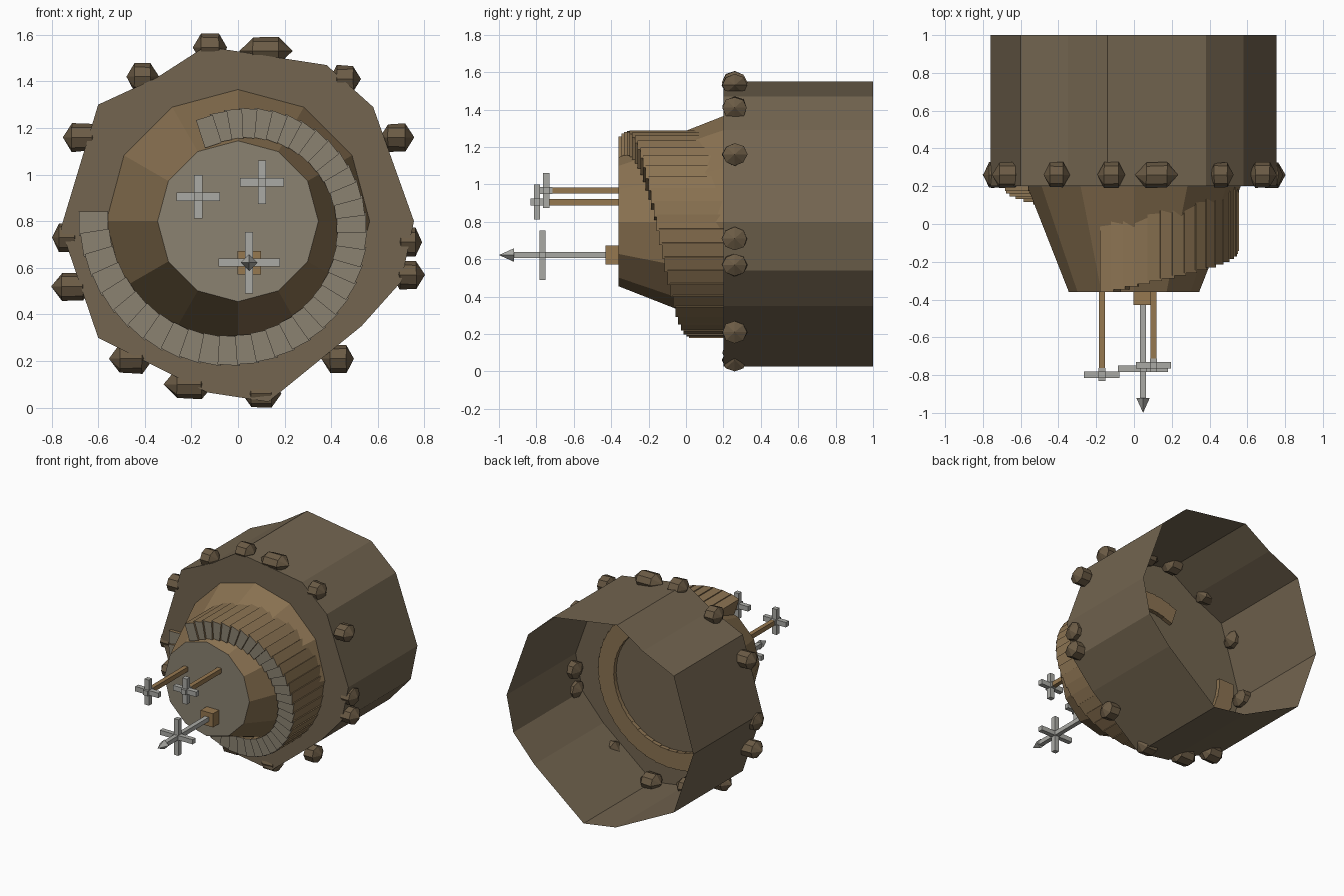
import bpy, bmesh, math, random
from mathutils import Matrix, Vector

if "Cube" in bpy.data.objects:
    bpy.data.objects.remove(bpy.data.objects["Cube"])

random.seed(4)
CZ = 0.80        # height of the long axis
WALL_Y = 0.20    # ground ring plane
TOP_Y = -0.36    # summit plane


def material(name, r, g, b):
    m = bpy.data.materials.new(name)
    m.diffuse_color = [((c / 255 + 0.055) / 1.055) ** 2.4 for c in (r, g, b)] + [1]
    m.use_nodes = True
    m.node_tree.nodes["Principled BSDF"].inputs["Base Color"].default_value = m.diffuse_color
    return m


EARTH = material("earth", 115, 101, 80)
ROCK = material("rock", 107, 91, 69)
CLIFF = material("cliff", 139, 115, 82)
STONE = material("stone", 139, 130, 113)
WOOD = material("wood", 150, 120, 80)
METAL = material("metal", 170, 170, 165)


def finish(name, bm, mats):
    bmesh.ops.recalc_face_normals(bm, faces=bm.faces)
    me = bpy.data.meshes.new(name)
    bm.to_mesh(me)
    bm.free()
    for m in mats:
        me.materials.append(m)
    ob = bpy.data.objects.new(name, me)
    bpy.context.collection.objects.link(ob)
    return ob


def add_box(bm, centre, size, rot=None):
    m = Matrix.Translation(centre) @ (rot or Matrix()) @ Matrix.Diagonal((*size, 1))
    bmesh.ops.create_cube(bm, size=1, matrix=m)


def box(name, centre, size, mat):
    bm = bmesh.new()
    add_box(bm, centre, size)
    return finish(name, bm, [mat])


def skin(bm, rings):
    """Join closed rings of vertices with quads."""
    for a, b in zip(rings, rings[1:]):
        n = len(a)
        for i in range(n):
            bm.faces.new((a[i], a[(i + 1) % n], b[(i + 1) % n], b[i]))


# Outer shell: irregular prism, closed at the front, open at the back
outline = [(.755, .80), (.70, .54), (.53, .35), (.13, .025), (-.13, .065), (-.60, .30),
           (-.76, .77), (-.60, 1.30), (-.35, 1.415), (-.14, 1.55), (.38, 1.47), (.58, 1.29)]
bm = bmesh.new()
rings = [[bm.verts.new((x, y, z)) for x, z in outline] for y in (WALL_Y, 1.0)]
skin(bm, rings)
bm.faces.new(rings[0])
finish("outer_shell", bm, [EARTH])

# Central mound: tapering 12-sided cone with a stone summit
bm = bmesh.new()
rings = []
for r, y in ((.565, WALL_Y), (.51, .06), (.345, TOP_Y)):
    rings.append([bm.verts.new((r * math.cos(i * math.pi / 6), y, CZ + r * math.sin(i * math.pi / 6)))
                  for i in range(12)])
skin(bm, rings)
bm.faces.new(rings[-1]).material_index = 1
finish("mound", bm, [CLIFF, STONE])

# Spiral stairs: blocks winding around the mound, fronts in stone
bm = bmesh.new()
STEPS = 38
for i in range(STEPS):
    t = i / (STEPS - 1)
    a = math.radians(181 + 287 * t)
    r = .62 - .215 * t
    front = .175 + (TOP_Y - .175) * t
    back = WALL_Y + .03
    rot = Matrix.Rotation(-a, 4, 'Y')
    pos = Vector((r * math.cos(a), (front + back) / 2, CZ + r * math.sin(a)))
    add_box(bm, pos, (.125, back - front, .105 - .03 * t), rot)
bm.normal_update()
for f in bm.faces:
    f.material_index = 1 if f.normal.y < -.9 else 0
finish("spiral_stairs", bm, [CLIFF, STONE])

# Rim boulders: x, z, half length
boulders = [(-.12, 1.545, .075), (.12, 1.53, .11), (.46, 1.41, .07), (.68, 1.16, .075),
            (.73, .71, .06), (.73, .57, .07), (.43, .21, .07), (.10, .06, .085),
            (-.21, .10, .105), (-.46, .21, .095), (-.71, .52, .09), (-.735, .73, .065),
            (-.67, 1.16, .085), (-.41, 1.42, .07)]
for n, (x, z, w) in enumerate(boulders):
    bm = bmesh.new()
    bmesh.ops.create_uvsphere(bm, u_segments=8, v_segments=3, radius=1,
                              matrix=Matrix.Rotation(math.pi / 2, 4, 'Y'))
    for v in bm.verts:
        v.co *= random.uniform(.95, 1.05)
        v.co = Vector((v.co.x * w, v.co.y * .077, v.co.z * random.uniform(.066, .072)))
        v.co += Vector((x, .26, max(z, .0)))
        v.co.z = max(v.co.z, 0)
    finish(f"boulder_{n + 1}", bm, [ROCK])

# Two wooden posts topped by three-way crosses
for n, (x, z, y) in enumerate(((-.17, .905, -.797), (.103, .967, -.748))):
    box(f"post_{n + 1}", (x, (y + TOP_Y) / 2, z), (.032, TOP_Y - y, .034), WOOD)
    bm = bmesh.new()
    for size in ((.187, .034, .036), (.036, .034, .187), (.036, .07, .036)):
        add_box(bm, (x, y, z), size)
    finish(f"post_cross_{n + 1}", bm, [METAL])

# Spire: wooden block, metal shaft, crossbars and four-sided tip
SX, SZ = .048, .622
box("spire_block", (SX, -.395, SZ), (.10, .07, .10), WOOD)
bm = bmesh.new()
add_box(bm, (SX, -.675, SZ), (.032, .49, .032))
add_box(bm, (SX, -.767, SZ), (.265, .034, .034))
add_box(bm, (SX, -.767, SZ), (.034, .034, .265))
finish("spire_shaft", bm, [METAL])
bm = bmesh.new()
bmesh.ops.create_cone(bm, cap_ends=True, segments=4, radius1=.036, radius2=0, depth=.08,
                      matrix=Matrix.Translation((SX, -.96, SZ)) @ Matrix.Rotation(math.pi / 2, 4, 'X'))
finish("spire_tip", bm, [METAL])
